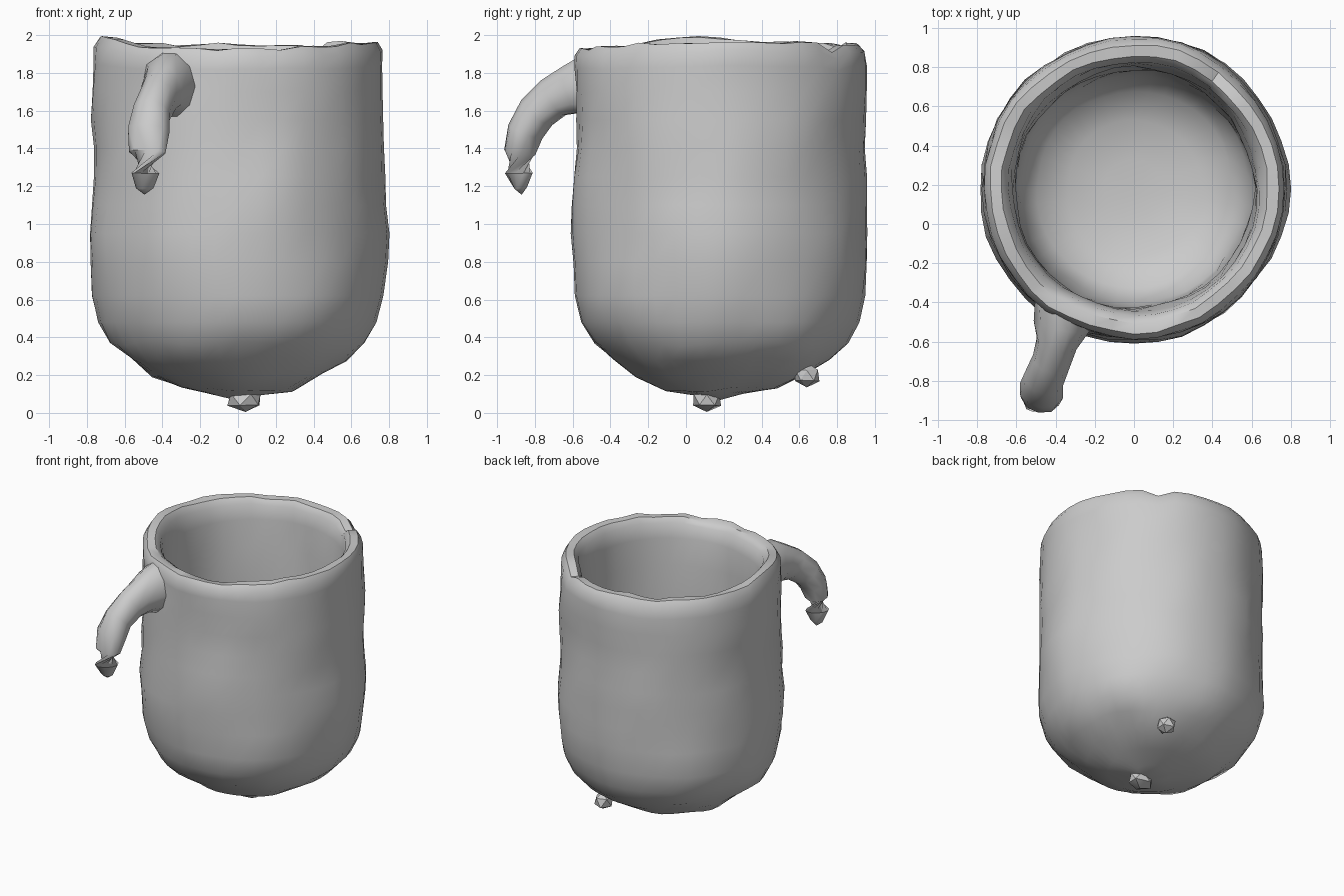
import bpy, bmesh, math
from mathutils import Vector, noise

cube = bpy.data.objects.get("Cube")
if cube:
    bpy.data.objects.remove(cube)

clay = bpy.data.materials.new("grey_clay")
clay.use_nodes = True
GREY = (0.6, 0.6, 0.6, 1)
clay.diffuse_color = GREY
clay.node_tree.nodes["Principled BSDF"].inputs["Base Color"].default_value = GREY

SIDES = 40
AXIS = Vector((0, 0.18, 0))


def finish(name, bm, angle=40):
    bmesh.ops.recalc_face_normals(bm, faces=bm.faces)
    mesh = bpy.data.meshes.new(name)
    bm.to_mesh(mesh)
    bm.free()
    mesh.materials.append(clay)
    obj = bpy.data.objects.new(name, mesh)
    bpy.context.collection.objects.link(obj)
    bpy.ops.object.select_all(action='DESELECT')
    obj.select_set(True)
    bpy.context.view_layer.objects.active = obj
    bpy.ops.object.shade_smooth_by_angle(angle=math.radians(angle))
    return obj


def skin_rings(bm, rings):
    for a, b in zip(rings, rings[1:]):
        n = len(a)
        for i in range(n):
            bm.faces.new((a[i], a[(i + 1) % n], b[(i + 1) % n], b[i]))


# Cup: one lathed profile, outside from the base up, over the rim and down inside
profile = [(0.12, 0.09), (0.3, 0.13), (0.46, 0.2), (0.58, 0.285), (0.67, 0.37),
           (0.735, 0.48), (0.77, 0.62), (0.78, 0.8), (0.78, 0.95), (0.775, 1.1),
           (0.775, 1.25), (0.77, 1.4), (0.77, 1.55), (0.77, 1.7), (0.77, 1.83),
           (0.765, 1.91), (0.735, 1.955), (0.68, 1.95), (0.645, 1.91), (0.63, 1.8),
           (0.62, 1.6), (0.615, 1.3), (0.61, 1.0), (0.605, 0.75), (0.58, 0.58),
           (0.5, 0.46), (0.35, 0.39), (0.15, 0.36)]


def rim_lift(a):
    # Raised sides and back, lower front, with a small notch at the back left
    lift = 0.012 * math.cos(2 * a) + 0.012 * math.sin(a)
    lift += 0.03 * math.exp(-((a - math.pi * 1.05) / 0.3) ** 2)
    lift -= 0.07 * math.exp(-((a - 0.9) / 0.07) ** 2)
    return lift


bm = bmesh.new()
rings = []
for r, z in profile:
    ring = []
    for i in range(SIDES):
        a = math.tau * i / SIDES
        d = Vector((math.cos(a), math.sin(a), 0))
        p = AXIS + d * r + Vector((0, 0, z))
        wobble = 0.022 * noise.noise(p * 2.6) + 0.012 * noise.noise(p * 6)
        p += d * wobble
        rim = max(0, (z - 1.75) / 0.2)
        p.z += rim * (rim_lift(a) + 0.025 * noise.noise(p * 5))
        if z < 0.4 and r > 0.6 or z < 0.3:
            p.z += 0.03 * noise.noise(p * 4)
        ring.append(bm.verts.new(p))
    rings.append(ring)
skin_rings(bm, rings)
for ring, z in ((rings[0], 0.06), (rings[-1], 0.36)):
    tip = bm.verts.new(AXIS + Vector((0.02, -0.03, z)))
    for i in range(SIDES):
        bm.faces.new((ring[i], ring[(i + 1) % SIDES], tip))
finish("cup", bm)

# Handle: tapering hook, each station is (centre, half width, half depth)
stations = [((-0.35, -0.40, 1.74), 0.16, 0.18), ((-0.365, -0.52, 1.73), 0.14, 0.175),
            ((-0.39, -0.61, 1.71), 0.105, 0.135), ((-0.42, -0.70, 1.67), 0.10, 0.115),
            ((-0.455, -0.79, 1.59), 0.113, 0.105), ((-0.475, -0.85, 1.49), 0.12, 0.095),
            ((-0.485, -0.88, 1.38), 0.113, 0.08), ((-0.49, -0.885, 1.27), 0.085, 0.06),
            ((-0.49, -0.875, 1.19), 0.045, 0.035)]
bm = bmesh.new()
points = [Vector(s[0]) for s in stations]
rings = []
for k, (c, wide, deep) in enumerate(stations):
    run = points[min(k + 1, len(points) - 1)] - points[max(k - 1, 0)]
    side = run.cross(Vector((0, 0, 1))).normalized()
    up = side.cross(run).normalized()
    ring = []
    for i in range(10):
        a = math.tau * i / 10
        p = points[k] + side * wide * math.cos(a) + up * deep * math.sin(a)
        p += Vector((1, 0, 0)) * 0.02 * noise.noise(p * 6)
        ring.append(bm.verts.new(p))
    rings.append(ring)
skin_rings(bm, rings)
bm.faces.new(rings[0])
tip = bm.verts.new((-0.495, -0.87, 1.155))
for i in range(10):
    bm.faces.new((rings[-1][i], rings[-1][(i + 1) % 10], tip))
finish("handle", bm, 50)


# Small torn lumps of clay under the base
def lump(name, centre, size):
    bm = bmesh.new()
    bmesh.ops.create_icosphere(bm, subdivisions=1, radius=1)
    for v in bm.verts:
        p = Vector([c * s for c, s in zip(v.co, size)])
        v.co = Vector(centre) + p * (1 + 0.3 * noise.noise(v.co * 3))
    finish(name, bm, 30)


lump("base_tip", (0.04, 0.11, 0.07), (0.1, 0.08, 0.065))
lump("base_lump_back", (0.25, 0.64, 0.2), (0.07, 0.07, 0.065))
lump("base_lump_right", (-0.38, 0.15, 0.23), (0.06, 0.08, 0.06))
